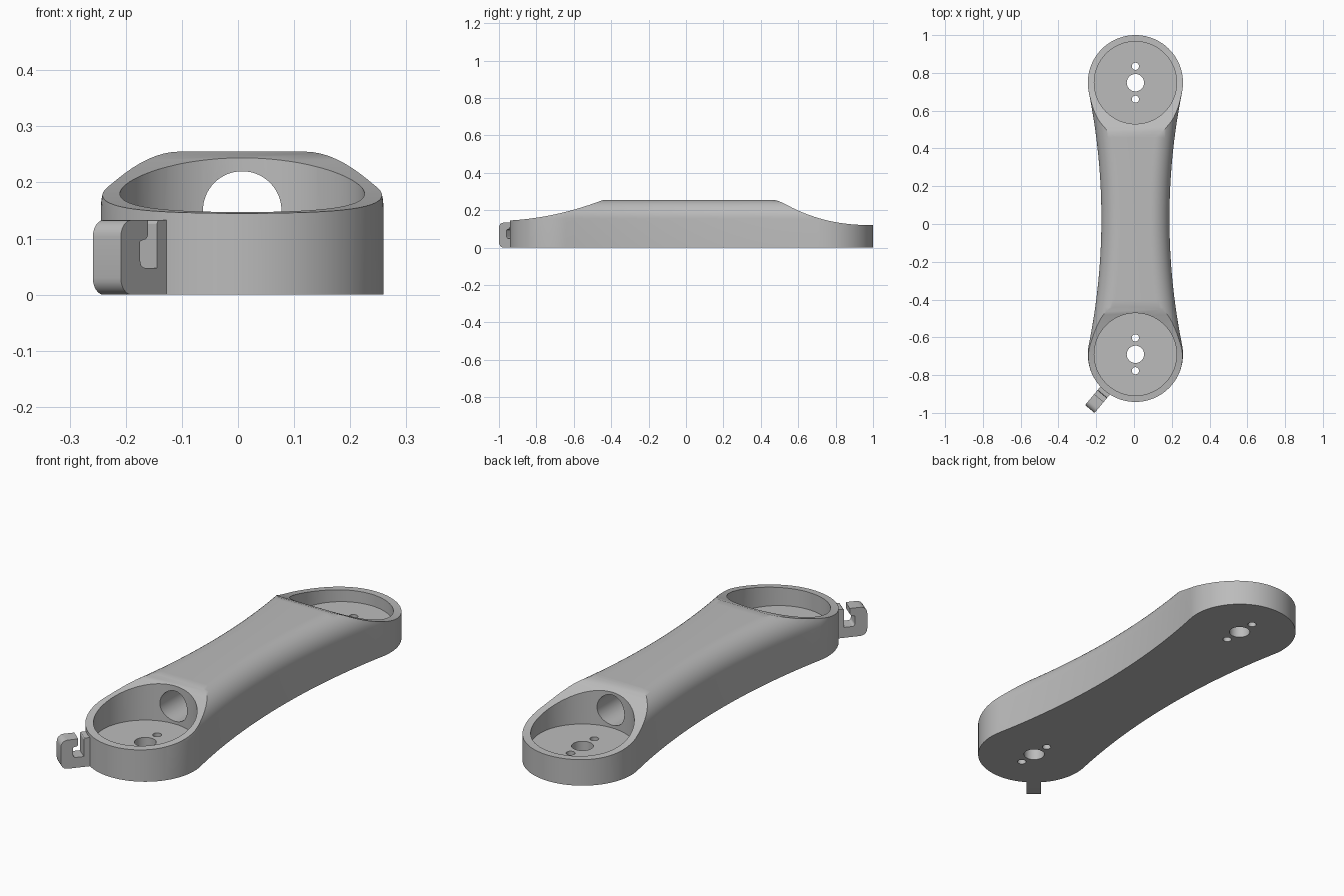
import bpy, bmesh
from math import sin, cos, pi, sqrt, atan2
from mathutils import Matrix, Vector

cube = bpy.data.objects.get("Cube")
if cube:
    bpy.data.objects.remove(cube, do_unlink=True)

grey = bpy.data.materials.new("grey_plastic")
grey.use_nodes = True
colour = (0.5, 0.5, 0.5, 1)
grey.diffuse_color = colour
grey.node_tree.nodes["Principled BSDF"].inputs["Base Color"].default_value = colour

CX = 0.0075                    # centre line of the arm
FRONT, REAR = -0.69, 0.748     # centres of the two round ends
END_R, WAIST, FILLET, TOP = 0.252, 0.18, 0.1, 0.255


def add_object(name, bm):
    bmesh.ops.recalc_face_normals(bm, faces=bm.faces)
    mesh = bpy.data.meshes.new(name)
    bm.to_mesh(mesh)
    bm.free()
    mesh.materials.append(grey)
    obj = bpy.data.objects.new(name, mesh)
    bpy.context.collection.objects.link(obj)
    return obj


def loft(name, rings):
    """Closed solid through rings of equal length."""
    bm = bmesh.new()
    loops = [[bm.verts.new(p) for p in ring] for ring in rings]
    n = len(loops[0])
    for a, b in zip(loops, loops[1:]):
        for i in range(n):
            j = (i + 1) % n
            bm.faces.new((a[i], a[j], b[j], b[i]))
    bm.faces.new(loops[0][::-1])
    bm.faces.new(loops[-1])
    return add_object(name, bm)


def cylinder(name, r, start, end, segments=64):
    start, end = Vector(start), Vector(end)
    axis = end - start
    turn = axis.to_track_quat('Z', 'Y').to_matrix().to_4x4()
    bm = bmesh.new()
    bmesh.ops.create_cone(bm, cap_ends=True, segments=segments, radius1=r, radius2=r,
                          depth=axis.length,
                          matrix=Matrix.Translation((start + end) / 2) @ turn)
    return add_object(name, bm)


def cut(target, cutter):
    cutter.hide_render = True
    mod = target.modifiers.new("cut", 'BOOLEAN')
    mod.operation, mod.solver, mod.object = 'DIFFERENCE', 'EXACT', cutter
    graph = bpy.context.evaluated_depsgraph_get()
    mesh = bpy.data.meshes.new_from_object(target.evaluated_get(graph))
    target.modifiers.clear()
    target.data = mesh
    bpy.data.objects.remove(cutter, do_unlink=True)


def smooth(obj, degrees=30):
    bpy.ops.object.select_all(action='DESELECT')
    obj.select_set(True)
    bpy.context.view_layer.objects.active = obj
    bpy.ops.object.shade_smooth_by_angle(angle=degrees * pi / 180)


# Arm outline: two round ends joined tangentially by shallow waist arcs
half = (REAR - FRONT) / 2
mid = (REAR + FRONT) / 2
arc_r = (WAIST**2 + half**2 - END_R**2) / (2 * (END_R - WAIST))
reach = WAIST + arc_r
a = atan2(half, reach)


def outline(inset, z):
    arcs = [(CX, REAR, END_R - inset, -a, pi + a, 64),
            (CX - reach, mid, arc_r + inset, a, -a, 32),
            (CX, FRONT, END_R - inset, pi - a, 2 * pi + a, 64),
            (CX + reach, mid, arc_r + inset, pi + a, pi - a, 32)]
    return [(x + r * cos(s + (e - s) * i / n), y + r * sin(s + (e - s) * i / n), z)
            for x, y, r, s, e, n in arcs for i in range(n)]


rings = [outline(0, 0)]
for i in range(13):
    t = i / 12 * pi / 2
    rings.append(outline(FILLET * (1 - cos(t)), TOP - FILLET + FILLET * sin(t)))
arm = loft("arm_body", rings)

# Sloping scoop over each end, cut down to the low rims
front_scoop = [(-1.1, 0.14)]
for i in range(17):
    t = 0.52 * i / 16
    front_scoop.append((t - 0.94, 0.145 + 0.058 * t + 0.327 * t * t))
front_scoop += [(-0.42, 0.5), (-1.1, 0.5)]
rear_scoop = [(0.45, 0.257), (0.485, 0.252)]
for i in range(21):
    y = 0.52 + 0.48 * i / 20
    rear_scoop.append((y, 0.12 + 0.64 * (1 - y)**2.3))
rear_scoop += [(1.1, 0.12), (1.1, 0.5), (0.45, 0.5)]
for profile in (front_scoop, rear_scoop):
    cut(arm, loft("scoop_cutter", [[(x, y, z) for y, z in profile] for x in (-0.6, 0.6)]))

# Round pocket with mounting holes in each end
for y in (FRONT, REAR):
    cut(arm, cylinder("pocket_cutter", 0.218, (CX, y, 0.067), (CX, y, 0.5), 96))
    for offset, r in ((0, 0.046), (0.087, 0.019), (-0.087, 0.019)):
        cut(arm, cylinder("hole_cutter", r, (CX, y + offset, -0.1), (CX, y + offset, 0.2), 40))

# Cable tunnel joining the pockets
cut(arm, cylinder("tunnel_cutter", 0.07, (CX, FRONT + 0.1, 0.15), (CX, REAR - 0.1, 0.15)))
smooth(arm)


# Cable hook on the front end: side profile as (distance from centre, height)
def corner(x, z, r, start, end, n=6):
    return [(x + r * cos(start + (end - start) * i / n),
             z + r * sin(start + (end - start) * i / n)) for i in range(n + 1)]


hook = [(0.243, 0)]
hook += corner(0.347, 0.03, 0.03, -pi / 2, 0)
hook += corner(0.347, 0.103, 0.03, 0, pi / 2)
hook += [(0.301, 0.133)]
hook += corner(0.313, 0.11, 0.012, pi, 1.5 * pi)
hook += [(0.323, 0.095)]
hook += corner(0.311, 0.06, 0.012, 0, -pi / 2)
hook += [(0.276, 0.048), (0.276, 0.126)]
hook += corner(0.269, 0.126, 0.007, 0, pi / 2, 3)
hook += [(0.243, 0.133)]
out = Vector((-0.64, -0.768, 0))
side = Vector((0.768, -0.64, 0))
base = Vector((CX, FRONT, 0))
cable_hook = loft("cable_hook", [[base + out * d + side * w + Vector((0, 0, z))
                                  for d, z in hook] for w in (-0.0325, 0.0325)])
smooth(cable_hook)
